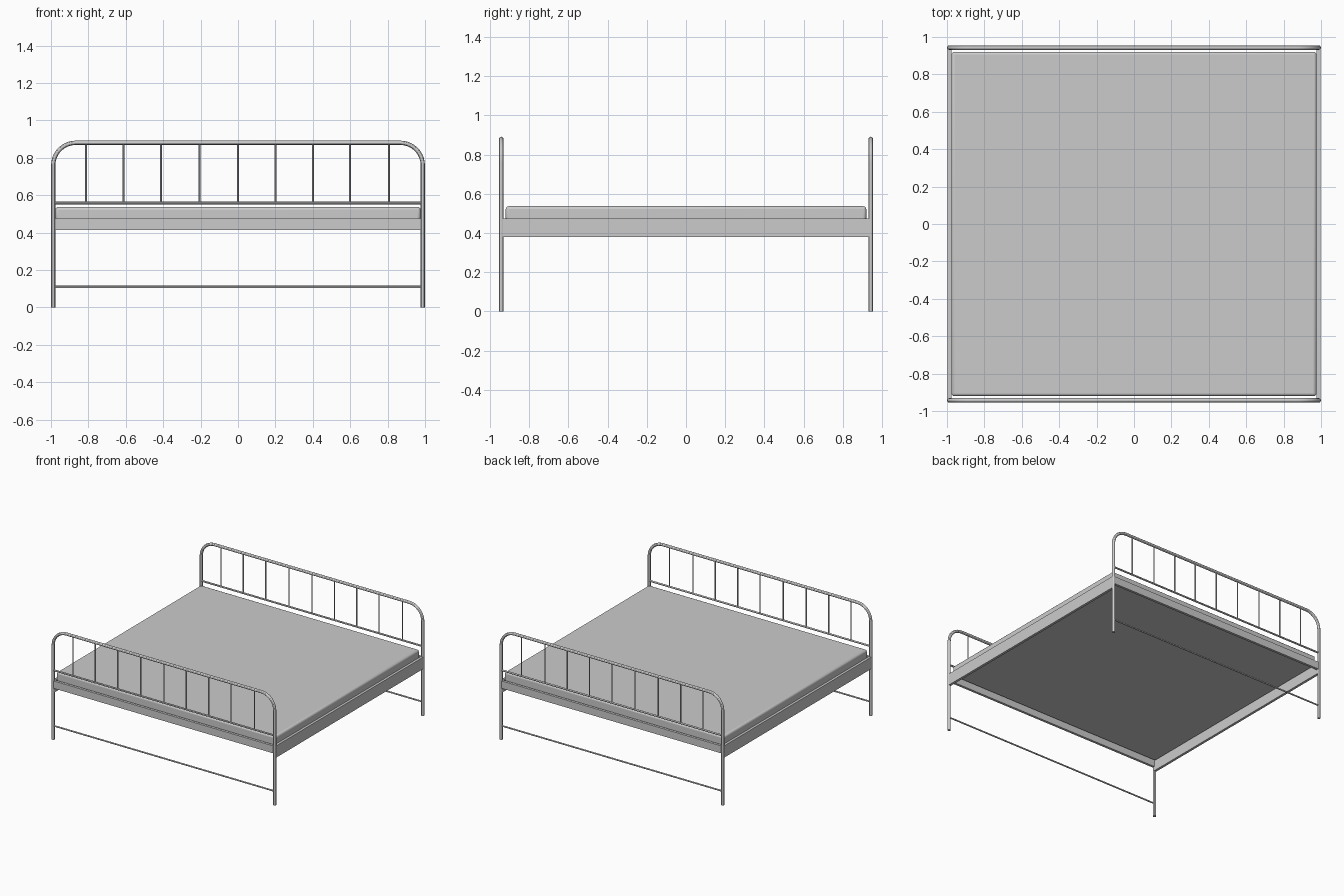
import bpy, math

if "Cube" in bpy.data.objects:
    bpy.data.objects.remove(bpy.data.objects["Cube"])

PX, PY = 0.988, 0.943      # post centre lines
TOP, BEND = 0.88, 0.12     # hoop height and corner radius


def tube(name, pts, radius, sides=4):
    """Round capped tube along a list of points."""
    cu = bpy.data.curves.new(name, 'CURVE')
    cu.dimensions = '3D'
    cu.bevel_depth = radius
    cu.bevel_resolution = sides
    cu.use_fill_caps = True
    sp = cu.splines.new('POLY')
    sp.points.add(len(pts) - 1)
    for p, co in zip(sp.points, pts):
        p.co = (*co, 1)
    ob = bpy.data.objects.new(name, cu)
    bpy.context.collection.objects.link(ob)
    bpy.ops.object.select_all(action='DESELECT')
    ob.select_set(True)
    bpy.context.view_layer.objects.active = ob
    bpy.ops.object.convert(target='MESH')
    bpy.ops.object.shade_smooth_by_angle()
    return bpy.context.object


def box(name, lo, hi, bevel=0, segments=3):
    """Box between two corners, with optional rounded edges."""
    bpy.ops.mesh.primitive_cube_add(
        size=1, location=[(a + b) / 2 for a, b in zip(lo, hi)])
    ob = bpy.context.object
    ob.name = name
    ob.scale = [b - a for a, b in zip(lo, hi)]
    bpy.ops.object.transform_apply(location=False, rotation=False, scale=True)
    if bevel:
        m = ob.modifiers.new("round", 'BEVEL')
        m.width = bevel
        m.segments = segments
        bpy.ops.object.shade_smooth_by_angle()
    return ob


# hoop profile: leg, rounded corner, top bar, mirrored
half = [(-PX, 0)]
for i in range(11):
    a = math.pi - i * math.pi / 20
    half.append((-PX + BEND + BEND * math.cos(a), TOP - BEND + BEND * math.sin(a)))
hoop = half + [(-x, z) for x, z in reversed(half)]

spindles = [-0.812, -0.612, -0.412, -0.206, 0, 0.2, 0.4, 0.598, 0.807]

for end, s in (("foot", -1), ("head", 1)):
    y = s * PY
    # bent tube with legs
    tube(end + "_hoop", [(x, y, z) for x, z in hoop], 0.0115)
    # cross bars
    tube(end + "_middle_bar", [(-PX, y, 0.558), (PX, y, 0.558)], 0.007)
    tube(end + "_lower_bar", [(-PX, y, 0.11), (PX, y, 0.11)], 0.006)
    # upright spindles
    for i, x in enumerate(spindles):
        tube(f"{end}_spindle_{i + 1}", [(x, y, 0.558), (x, y, TOP)], 0.005, 2)
    # end rail
    ya, yb = sorted((s * 0.93, s * 0.95))
    box(end + "_rail", (-0.982, ya, 0.415), (0.982, yb, 0.475))

# side rails
for side, s in (("left", -1), ("right", 1)):
    xa, xb = sorted((s * 0.977, s * 0.997))
    box(side + "_rail", (xa, -PY, 0.38), (xb, PY, 0.475))

# mattress on its base
box("mattress", (-0.976, -0.92, 0.455), (0.976, 0.92, 0.537), 0.015)
